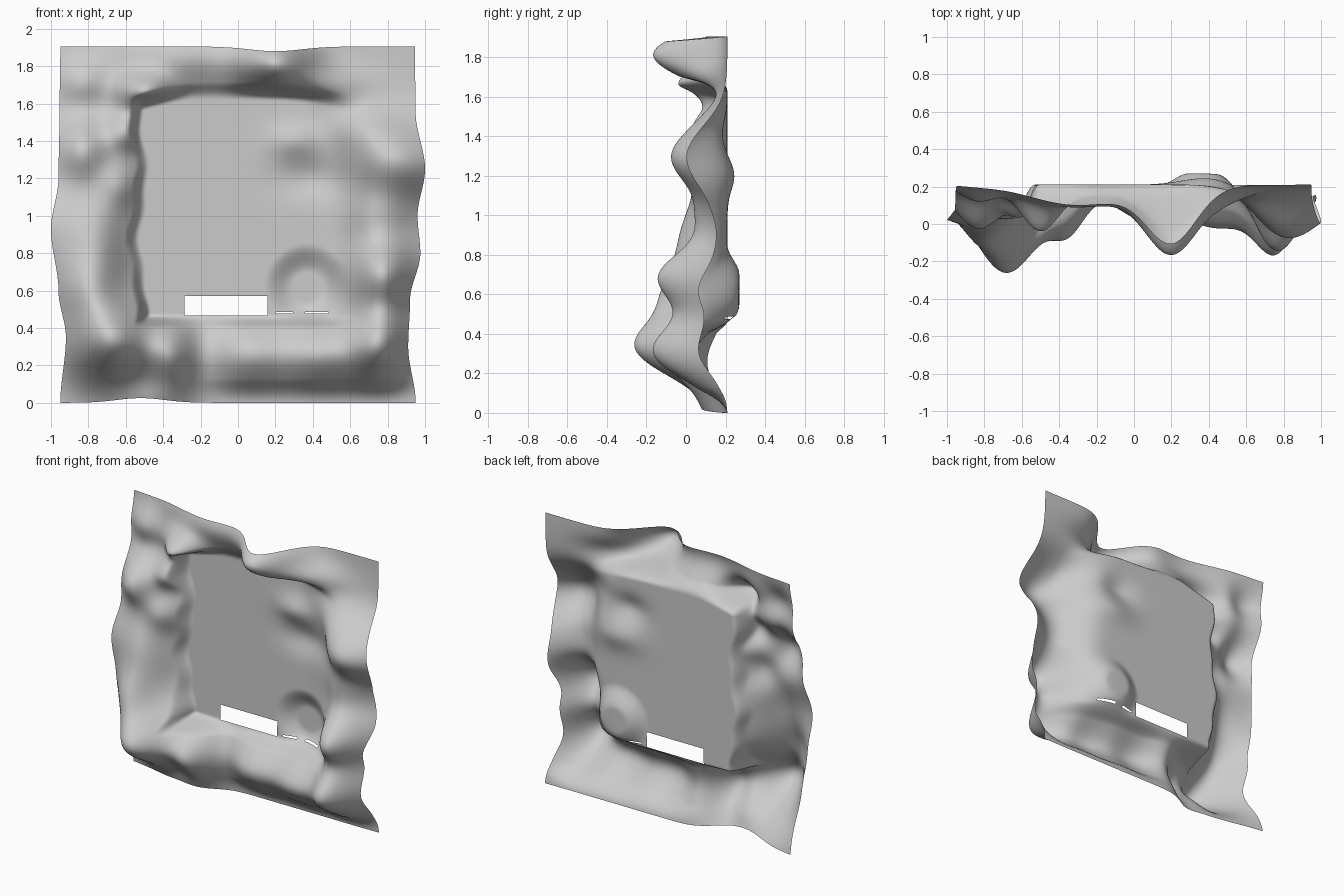
import bpy, bmesh
from math import exp, sin, hypot

BACK, TOP, N = 0.21, 1.905, 180

# boulders: x, z, radius x, radius z, height towards the front
LINTEL = [(0.2, 1.82, .20, .15, .35), (-0.3, 1.85, .35, .17, .12),
          (-0.50, 1.66, .14, .10, .22), (0.42, 1.70, .24, .10, .10)]
LEFT = [(-0.83, 1.36, .15, .17, .20), (-0.60, 1.45, .11, .12, .15),
        (-0.97, .93, .25, .33, .18), (-0.73, .85, .16, .32, .15),
        (-0.82, .60, .17, .18, .16), (-0.62, 1.18, .12, .14, .11),
        (-0.83, 1.71, .13, .12, .08)]
CORNER = [(-0.67, .33, .24, .22, .45), (-0.35, .25, .13, .19, .21),
          (-0.47, .00, .20, .12, .08)]
LEDGE = [(0.05, .26, .22, .18, .18), (0.45, .26, .24, .18, .22),
         (0.76, .32, .16, .20, .33)]
RIGHT = [(0.77, .69, .18, .19, .34), (0.92, 1.28, .26, .20, .19),
         (0.76, 1.32, .20, .22, .13), (0.74, 1.0, .20, .15, .11),
         (0.58, 1.47, .2, .13, .07)]
# swellings in the back panel
PANEL = [(0.3, 1.40, .13, .09, .04), (0.38, 1.2, .18, .10, -.035)]
# wavy outer sides: height, half width
LEFT_EDGE = [(0, .95), (.35, .92), (.6, .96), (.93, 1.0), (1.2, .96), (1.5, .955), (TOP, .95)]
RIGHT_EDGE = [(0, .95), (.3, .91), (.55, .92), (.8, .975), (1.0, .96), (1.25, 1.0), (1.55, .95), (TOP, .945)]


def step(a, b, v):
    t = min(1, max(0, (v - a) / (b - a)))
    return t * t * (3 - 2 * t)


def along(pts, v):
    for (a, p), (b, q) in zip(pts, pts[1:]):
        if v <= b:
            return p + (q - p) * step(a, b, v)
    return pts[-1][1]


def bumps(items, x, z):
    return sum(h * exp(-((x - cx) / rx) ** 2 - ((z - cz) / rz) ** 2)
               for cx, cz, rx, rz, h in items)


def depth(x, z):
    # flat recess: crisp lip at left and top, soft slope at right
    wx = x + .02 * sin(9 * z) + .01 * sin(23 * z)
    wz = z + .3 * max(0, abs(x + .05) - .2) ** 2
    wz += .12 * max(0, -x - .25)
    recess = (step(-.57, -.50, wx) * (1 - step(.3, .72, x))
              * step(.40, .47, z) * (1 - step(1.62, 1.71, wz)))
    rock = (bumps(LINTEL + LEFT + CORNER + RIGHT, x, z)
            + bumps(LEDGE, x, z) * step(-.03, .13, z))
    # round alcove pushed backwards
    alcove = .06 * (1 - step(.08, .23, hypot(x - .37, z - .62))) * step(.44, .5, z)
    return rock * (1 - recess) + bumps(PANEL, x, z) - alcove


# rocky wall sheet
bm = bmesh.new()
rows = []
for j in range(N + 1):
    z0 = TOP * j / N
    row = []
    for i in range(N + 1):
        u = 2 * i / N - 1
        half = along(LEFT_EDGE if u < 0 else RIGHT_EDGE, z0)
        x = .95 * u + (half - .95) * u * abs(u) ** 3
        z = z0 - .025 * exp(-((x - .2) / .2) ** 2) * (z0 / TOP) ** 8
        z += .025 * exp(-((x + .52) / .18) ** 2 - (z0 / .1) ** 2)
        row.append(bm.verts.new((x, BACK - depth(x, z), z)))
    rows.append(row)
for j in range(N):
    for i in range(N):
        q = (rows[j][i], rows[j][i + 1], rows[j + 1][i + 1], rows[j + 1][i])
        cx = sum(v.co.x for v in q) / 4
        cz = sum(v.co.z for v in q) / 4
        slot = -.285 < cx < .16 and .465 < cz < .568
        crack = .474 < cz < .484 and (.2 < cx < .3 or .36 < cx < .48)
        if not (slot or crack):
            bm.faces.new(q).smooth = True
mesh = bpy.data.meshes.new("rock_wall")
bm.to_mesh(mesh)
bm.free()
bpy.context.collection.objects.link(bpy.data.objects.new("rock_wall", mesh))
